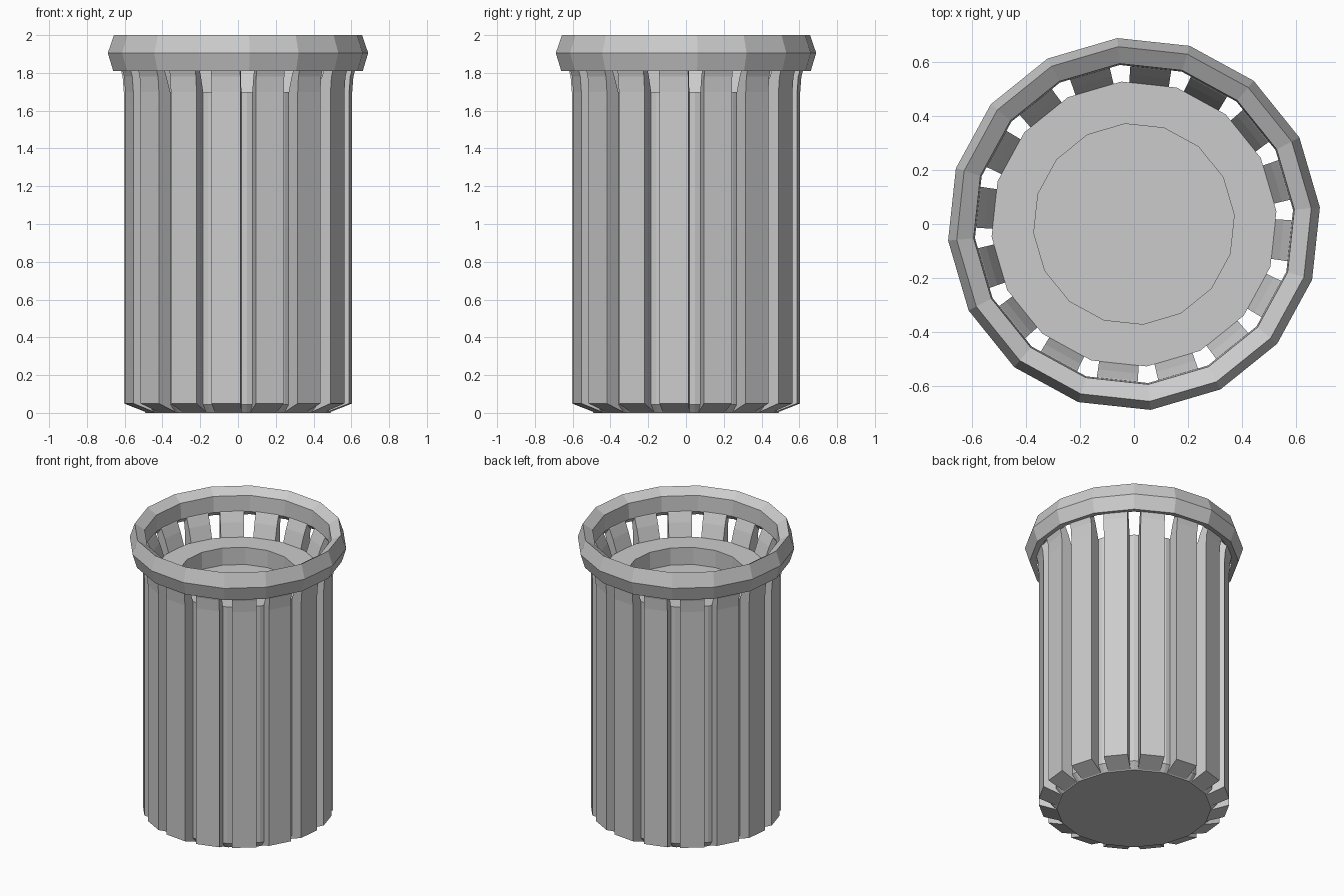
import bpy, bmesh, math

if "Cube" in bpy.data.objects:
    bpy.data.objects.remove(bpy.data.objects["Cube"])

N = 16                        # sides and slats
A0 = math.radians(5.1)        # angle of the first corner (centre of a gap)
STEP = 2 * math.pi / N


def make_object(name, bm):
    bmesh.ops.recalc_face_normals(bm, faces=bm.faces)
    me = bpy.data.meshes.new(name)
    bm.to_mesh(me)
    bm.free()
    ob = bpy.data.objects.new(name, me)
    bpy.context.collection.objects.link(ob)
    return ob


def lathe(name, profile, closed=False):
    """Spin an (r, z) profile into N flat sides; open profiles get end caps."""
    bm = bmesh.new()
    rings = [[bm.verts.new((r * math.cos(A0 + i * STEP), r * math.sin(A0 + i * STEP), z))
              for i in range(N)] for r, z in profile]
    pairs = list(zip(rings, rings[1:]))
    if closed:
        pairs.append((rings[-1], rings[0]))
    else:
        bm.faces.new(rings[0])
        bm.faces.new(rings[-1])
    for a, b in pairs:
        for i in range(N):
            j = (i + 1) % N
            bm.faces.new((a[i], a[j], b[j], b[i]))
    return make_object(name, bm)


# Inner can: closed floor, flat top with a shallow round recess
lathe("inner_can", [(0.49, 0), (0.53, 0.045), (0.53, 1.7), (0.373, 1.7), (0.373, 1.58)])

# Faceted rim
lathe("rim", [(0.66, 2.0), (0.692, 1.905), (0.663, 1.81),
              (0.615, 1.82), (0.592, 1.85), (0.597, 1.96)], closed=True)

# Vertical slats, tucked in at the foot and flared up into the rim
slat = [(0.475, 0.001), (0.6, 0.05), (0.6, 1.7), (0.606, 1.78), (0.625, 1.85),
        (0.602, 1.88), (0.577, 1.85), (0.55, 1.79), (0.52, 1.7), (0.5, 1.69), (0.46, 0.01)]
bm = bmesh.new()
for i in range(N):
    a = A0 + (i + 0.5) * STEP
    c, s = math.cos(a), math.sin(a)
    sides = []
    for sign in (-1, 1):
        side = []
        for r, z in slat:
            t = sign * (0.052 + 0.042 * r)      # half width, slightly tapered
            side.append(bm.verts.new((r * c - t * s, r * s + t * c, z)))
        bm.faces.new(side)
        sides.append(side)
    n = len(slat)
    for k in range(n):
        m = (k + 1) % n
        bm.faces.new((sides[0][k], sides[0][m], sides[1][m], sides[1][k]))
make_object("slats", bm)
